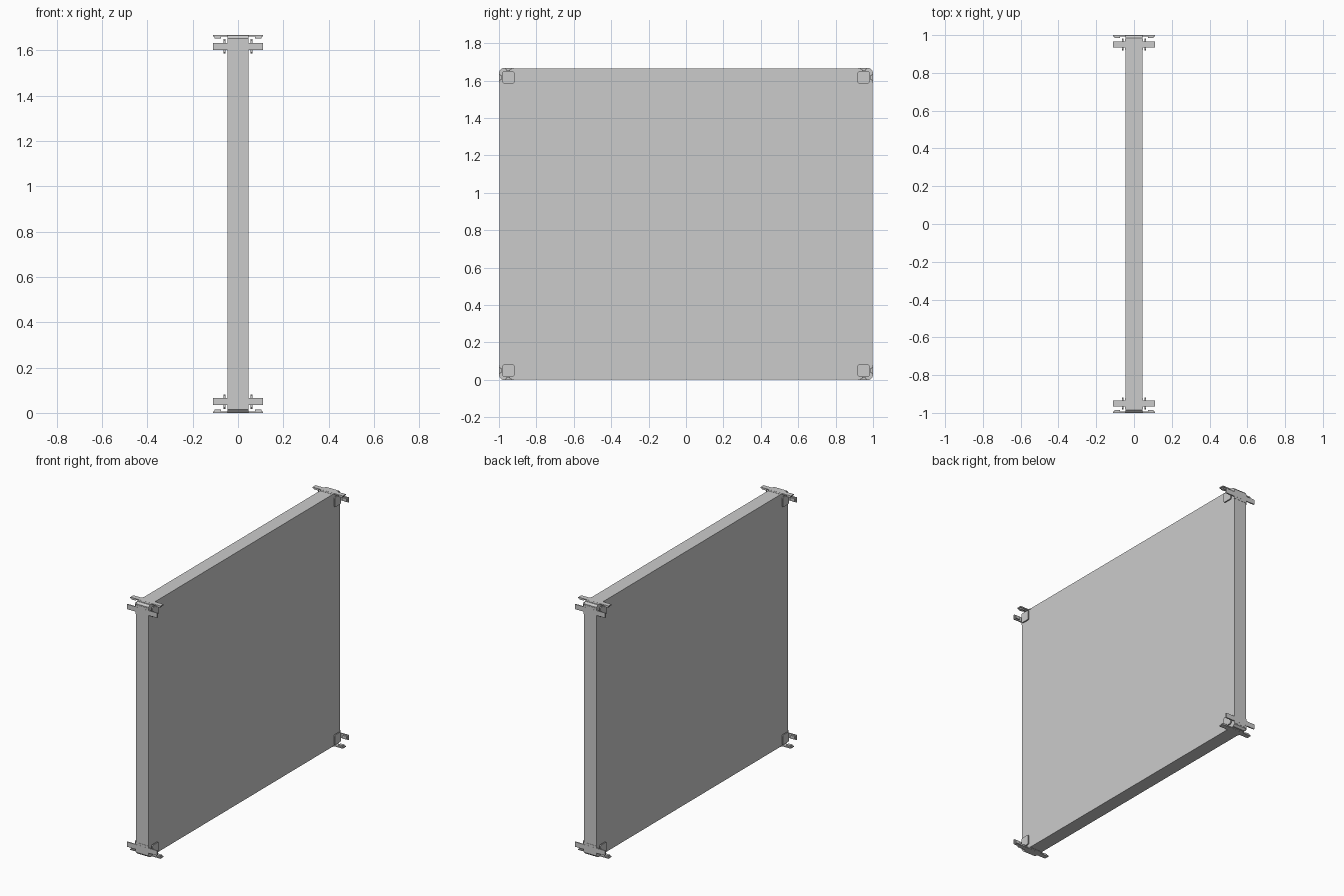
import bpy, bmesh

if "Cube" in bpy.data.objects:
    bpy.data.objects.remove(bpy.data.objects["Cube"])

H = 1.667   # panel height
T = 0.046   # panel half thickness


def prism(name, outline, x0, x1):
    """Extrude a (y, z) outline along x."""
    bm = bmesh.new()
    face = bm.faces.new([bm.verts.new((x0, y, z)) for y, z in outline])
    ext = bmesh.ops.extrude_face_region(bm, geom=[face])
    moved = [v for v in ext["geom"] if isinstance(v, bmesh.types.BMVert)]
    bmesh.ops.translate(bm, verts=moved, vec=(x1 - x0, 0, 0))
    bmesh.ops.recalc_face_normals(bm, faces=bm.faces)
    me = bpy.data.meshes.new(name)
    bm.to_mesh(me)
    bm.free()
    ob = bpy.data.objects.new(name, me)
    bpy.context.collection.objects.link(ob)
    return ob


def chamfered(y0, y1, z0, z1, c):
    return [(y0 + c, z0), (y1 - c, z0), (y1, z0 + c), (y1, z1 - c),
            (y1 - c, z1), (y0 + c, z1), (y0, z1 - c), (y0, z0 + c)]


def rect(y0, y1, z0, z1):
    return [(y0, z0), (y1, z0), (y1, z1), (y0, z1)]


# main slab with clipped corners
prism("panel", chamfered(-0.998, 0.998, 0.002, H - 0.002, 0.012), -T, T)

# corner brackets, written as distances in from the side (a) and from top/bottom (b)
for sy, side in ((-1, "front"), (1, "back")):
    for top, level in ((False, "lower"), (True, "upper")):

        def part(name, outline, x0, x1):
            pts = [(sy * (1 - a), H - b if top else b) for a, b in outline]
            prism(f"{level}_{side}_{name}", pts, x0, x1)

        # strips crossing the panel edges
        part("flat_strip", rect(0.034, 0.066, 0, 0.007), -0.11, 0.11)
        part("upright_strip", rect(0, 0.007, 0.034, 0.066), -0.11, 0.11)
        # strip base pads over the panel thickness
        part("flat_pad", rect(0.020, 0.080, 0.0005, 0.006), -T - 0.001, T + 0.001)
        part("upright_pad", rect(0.0005, 0.006, 0.020, 0.080), -T - 0.001, T + 0.001)

        for s, hand in ((-1, "left"), (1, "right")):
            # square lug plate on each panel face with its hub
            part(f"{hand}_plate", chamfered(0.018, 0.082, 0.018, 0.082, 0.006),
                 s * 0.056, s * 0.064)
            part(f"{hand}_hub", rect(0.034, 0.066, 0.034, 0.066), s * T, s * 0.057)
            # small grip pads inside the strips
            part(f"{hand}_flat_grip", rect(0.040, 0.060, 0.006, 0.016), s * 0.075, s * 0.103)
            part(f"{hand}_upright_grip", rect(0.006, 0.016, 0.040, 0.060), s * 0.075, s * 0.103)
